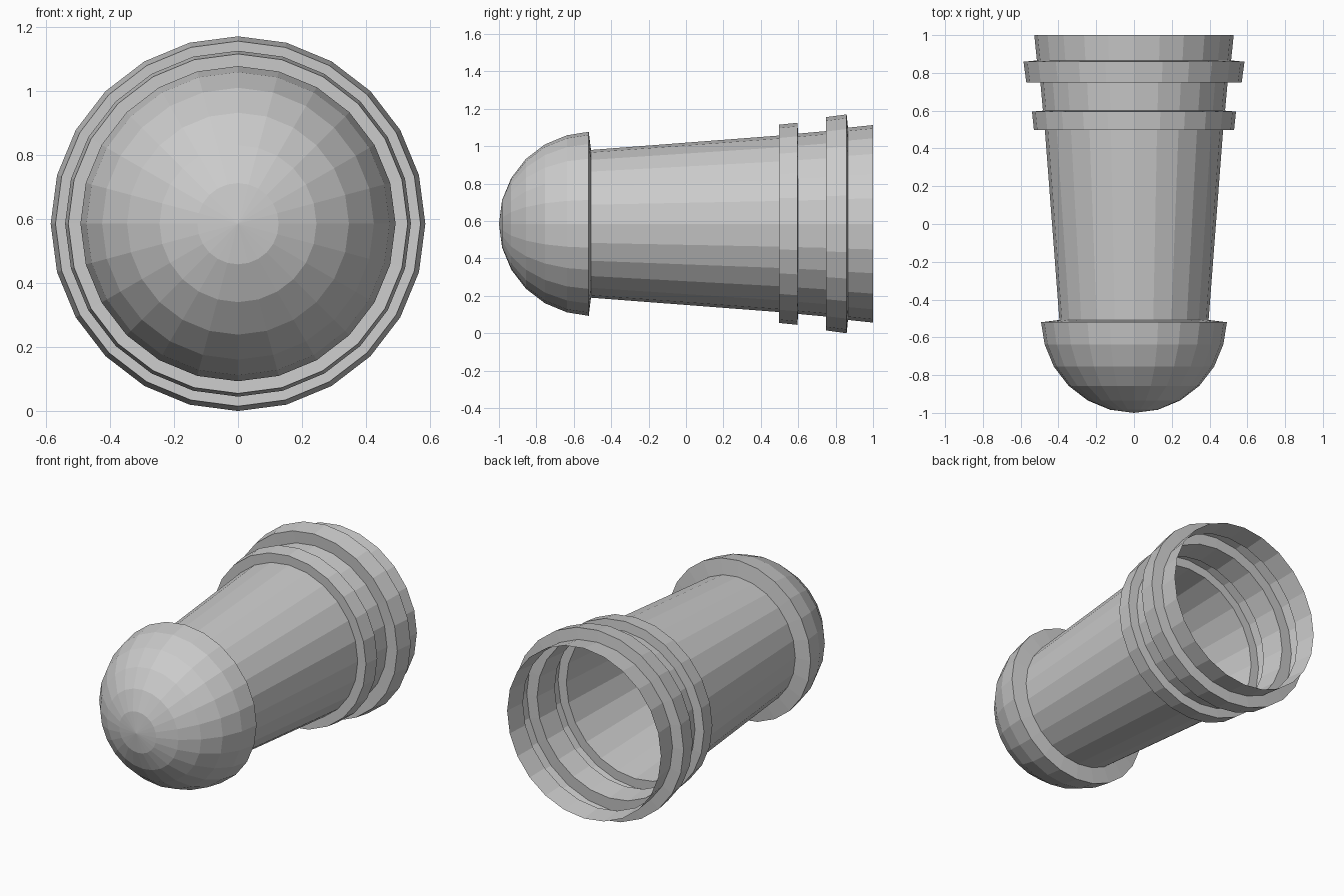
import bpy, bmesh, math

if "Cube" in bpy.data.objects:
    bpy.data.objects.remove(bpy.data.objects["Cube"])

SIDES = 24
CENTRE_Z = 0.585


def lathe(name, profile):
    """Spin (y, radius) points around the y axis into an open flat-shaded shell."""
    bm = bmesh.new()
    rings = []
    for y, r in profile:
        if r == 0:
            rings.append([bm.verts.new((0, y, CENTRE_Z))] * SIDES)
            continue
        rings.append([
            bm.verts.new((r * math.sin(a), y, CENTRE_Z + r * math.cos(a)))
            for a in (2 * math.pi * i / SIDES for i in range(SIDES))
        ])
    for a, b in zip(rings, rings[1:]):
        for i in range(SIDES):
            j = (i + 1) % SIDES
            if a[0] is a[1]:
                bm.faces.new((a[i], b[i], b[j]))
            else:
                bm.faces.new((a[i], b[i], b[j], a[j]))
    bmesh.ops.recalc_face_normals(bm, faces=bm.faces)
    mesh = bpy.data.meshes.new(name)
    bm.to_mesh(mesh)
    bm.free()
    obj = bpy.data.objects.new(name, mesh)
    bpy.context.collection.objects.link(obj)
    return obj


# Rounded nose: hemisphere rings every 15 degrees
R = 0.49
nose = [(-0.51 - R * math.cos(math.radians(a)), R * math.sin(math.radians(a)))
        for a in range(0, 90, 15)]
nose[0] = (-1.0, 0)
# Rim of the nose stepping in to the neck
nose += [(-0.52, 0.492), (-0.508, 0.395)]

# Tapered barrel with two stepped collars, open at the back
barrel = [(0.50, 0.472)]
front_collar = [(0.498, 0.53), (0.595, 0.54), (0.60, 0.482)]
rear_collar = [(0.752, 0.496), (0.748, 0.57), (0.859, 0.585), (0.866, 0.514)]
open_end = [(1.0, 0.528)]

lathe("capsule_shell", nose + barrel + front_collar + rear_collar + open_end)
